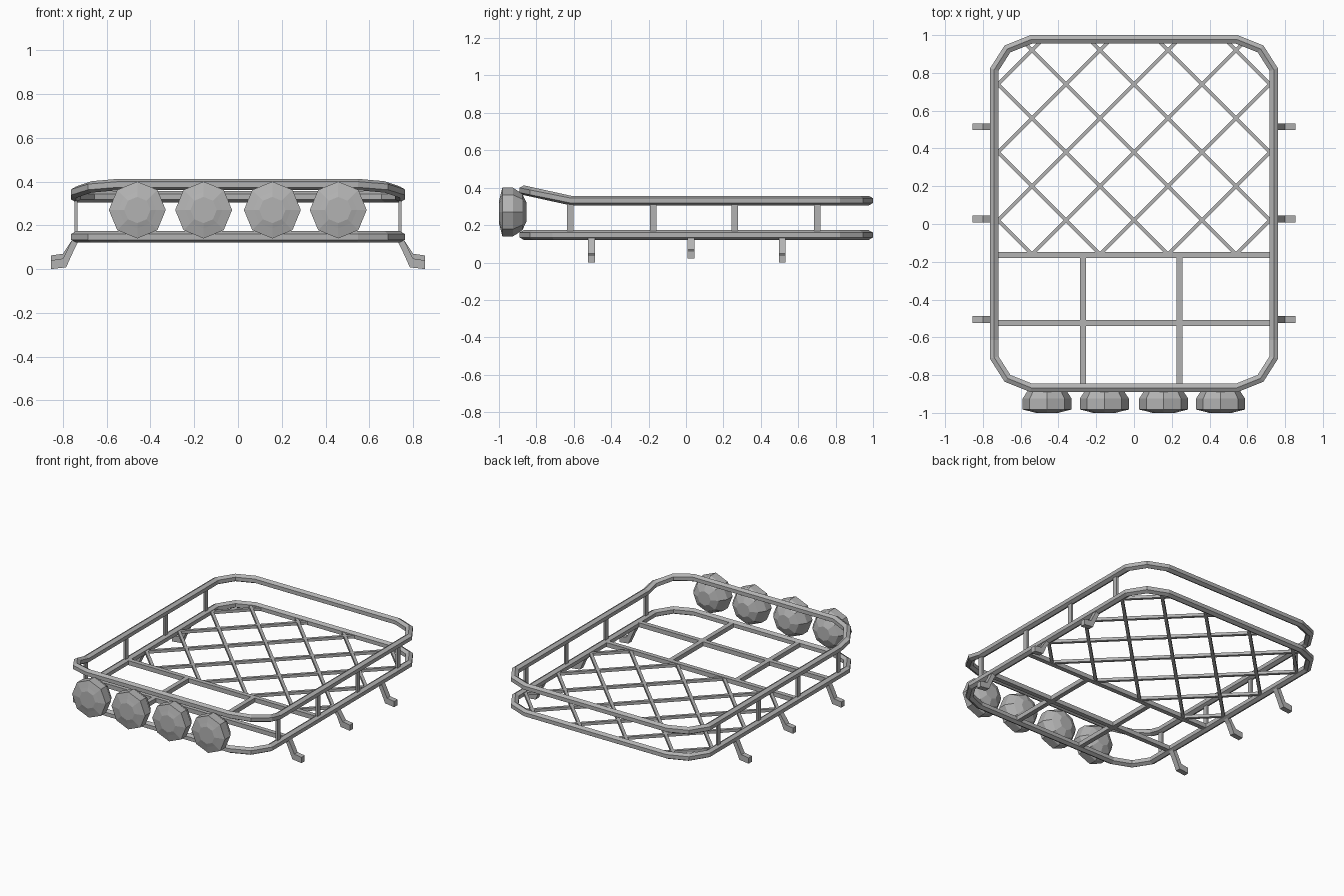
import bpy, bmesh
from math import sin, cos, pi
from mathutils import Vector

cube = bpy.data.objects.get("Cube")
if cube:
    bpy.data.objects.remove(cube, do_unlink=True)

# One flat metal colour for the whole rack
metal = bpy.data.materials.new("grey_metal")
metal.use_nodes = True
grey = (0.45, 0.45, 0.45, 1)
metal.diffuse_color = grey
metal.node_tree.nodes["Principled BSDF"].inputs["Base Color"].default_value = grey


def finish(name, bm):
    bmesh.ops.recalc_face_normals(bm, faces=bm.faces)
    mesh = bpy.data.meshes.new(name)
    bm.to_mesh(mesh)
    bm.free()
    mesh.materials.append(metal)
    obj = bpy.data.objects.new(name, mesh)
    bpy.context.collection.objects.link(obj)
    return obj


def bridge(bm, a, b):
    n = len(a)
    for i in range(n):
        bm.faces.new((a[i], a[(i + 1) % n], b[(i + 1) % n], b[i]))


def closed_tube(name, path, radius, sides=6):
    """Sweep a polygon along a closed path with mitred corners."""
    bm = bmesh.new()
    up = Vector((0, 0, 1))
    rings = []
    for i, p in enumerate(path):
        before = (p - path[i - 1]).normalized()
        after = (path[(i + 1) % len(path)] - p).normalized()
        side = (before + after).cross(up).normalized()
        mitre = 1 / max(0.5, (before + after).length / 2)
        rings.append([bm.verts.new(p + side * radius * mitre * cos(a) + up * radius * sin(a))
                      for a in (pi / 2 + 2 * pi * k / sides for k in range(sides))])
    for i, ring in enumerate(rings):
        bridge(bm, rings[i - 1], ring)
    return finish(name, bm)


def beam(name, start, end, width, height):
    """Rectangular bar between two points."""
    start, end = Vector(start), Vector(end)
    t = (end - start).normalized()
    side = t.cross(Vector((0, 0, 1))).normalized() * width / 2
    up = Vector((0, 0, height / 2))
    bm = bmesh.new()
    ends = [[bm.verts.new(p + side * s + up * u)
             for s, u in ((-1, -1), (1, -1), (1, 1), (-1, 1))] for p in (start, end)]
    bridge(bm, *ends)
    for ring in ends:
        bm.faces.new(ring)
    return finish(name, bm)


def box(name, centre, size):
    bm = bmesh.new()
    bmesh.ops.create_cube(bm, size=1)
    bmesh.ops.scale(bm, vec=size, verts=bm.verts)
    bmesh.ops.translate(bm, vec=centre, verts=bm.verts)
    return finish(name, bm)


# Rails: rounded rectangle, the upper one kicks up towards the front
HALF, BACK, FRONT = 0.74, 0.977, -0.867
LOW, HIGH, BEND = 0.147, 0.331, -0.615


def rail_path(height):
    back = [(HALF, BEND), (HALF, BACK - 0.16), (HALF - 0.07, BACK - 0.05), (HALF - 0.195, BACK)]
    front = [(HALF - 0.195, FRONT), (HALF - 0.07, FRONT + 0.05), (HALF, FRONT + 0.16)]
    right = front + back
    loop = right + [(-x, y) for x, y in reversed(right)]
    return [Vector((x, y, height(y))) for x, y in loop]


closed_tube("lower_rail", rail_path(lambda y: LOW), 0.026)
closed_tube("upper_rail", rail_path(lambda y: HIGH + 0.22 * max(0, BEND - y)), 0.026)

# Flat posts between the rails
for sx in (-1, 1):
    for y in (-0.618, -0.175, 0.26, 0.702):
        box("rail_post", (sx * HALF, y, (LOW + HIGH) / 2), (0.014, 0.034, HIGH - LOW))

# Floor bars
MESH_FRONT = -0.165
for y in (MESH_FRONT, -0.525):
    beam("cross_bar", (-HALF, y, LOW), (HALF, y, LOW), 0.032, 0.03)
for x in (-0.27, 0.24):
    beam("long_bar", (x, FRONT, LOW), (x, MESH_FRONT, LOW), 0.032, 0.03)

# Diagonal floor mesh, mirrored in x
for k in range(7):
    c = -0.70 + 0.36 * k
    x0 = max(-HALF, c - BACK)
    x1 = min(HALF, c - MESH_FRONT)
    for sx in (-1, 1):
        beam("mesh_bar", (sx * x0, c - x0, LOW), (sx * x1, c - x1, LOW), 0.02, 0.02)

# Mounting feet
foot_profile = [(0.725, 0.135), (0.757, 0.135), (0.80, 0.048), (0.855, 0.04),
                (0.855, 0.0), (0.785, 0.008), (0.755, 0.075)]
for sx in (-1, 1):
    for y, lift in ((-0.505, 0), (0.027, 0.022), (0.515, 0)):
        bm = bmesh.new()
        ends = [[bm.verts.new((sx * x, y + d, z + (lift if z < 0.1 else 0)))
                 for x, z in foot_profile] for d in (-0.018, 0.018)]
        bridge(bm, *ends)
        for ring in ends:
            bm.faces.new(ring)
        finish("mounting_foot", bm)

# Faceted round lamps on the front: (radius, y) rings
lamp_profile = [(0.06, -1.0), (0.085, -0.993), (0.13, -0.982), (0.13, -0.925),
                (0.098, -0.875), (0.05, -0.853)]
for x in (-0.46, -0.157, 0.157, 0.458):
    bm = bmesh.new()
    rings = [[bm.verts.new((x + r * cos(k * pi / 4), y, 0.27 + r * sin(k * pi / 4)))
              for k in range(8)] for r, y in lamp_profile]
    for a, b in zip(rings, rings[1:]):
        bridge(bm, a, b)
    bm.faces.new(rings[0])
    bm.faces.new(rings[-1])
    finish("front_lamp", bm)
